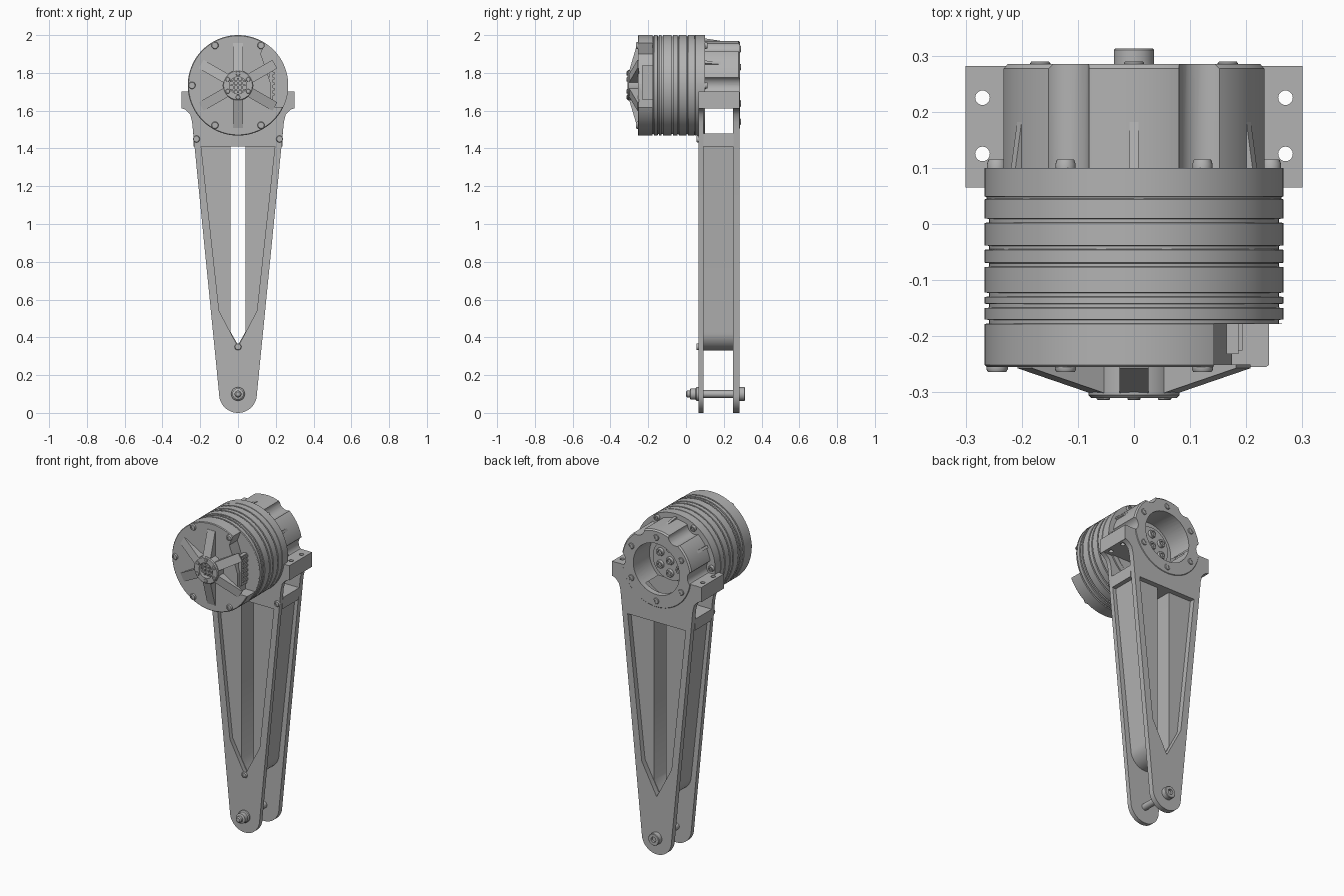
import bpy, bmesh
from math import sin, cos, pi, radians
from mathutils import Vector

cube = bpy.data.objects.get("Cube")
if cube:
    bpy.data.objects.remove(cube)

grey = bpy.data.materials.new("metal_grey")
grey.use_nodes = True
grey.diffuse_color = (0.45, 0.45, 0.45, 1)
grey.node_tree.nodes["Principled BSDF"].inputs["Base Color"].default_value = (0.45, 0.45, 0.45, 1)

AXIS = 1.734     # height of the motor axis
R = 0.266        # motor radius


def finish(name, bm):
    bmesh.ops.recalc_face_normals(bm, faces=bm.faces)
    mesh = bpy.data.meshes.new(name)
    bm.to_mesh(mesh)
    bm.free()
    mesh.materials.append(grey)
    ob = bpy.data.objects.new(name, mesh)
    bpy.context.collection.objects.link(ob)
    return ob


def along_y(u, v, d):
    return Vector((u, d, v))


def along_z(u, v, d):
    return Vector((u, v, d))


def radial(angle):
    """Profile in (radius, y), thickness across the spoke."""
    a = radians(angle)
    return lambda u, v, d: Vector((u * cos(a) - d * sin(a), v, AXIS + u * sin(a) + d * cos(a)))


def prism(name, pts, d0, d1, place=along_y):
    bm = bmesh.new()
    low = [bm.verts.new(place(u, v, d0)) for u, v in pts]
    high = [bm.verts.new(place(u, v, d1)) for u, v in pts]
    bm.faces.new(low)
    bm.faces.new(high)
    for i in range(len(pts)):
        j = (i + 1) % len(pts)
        bm.faces.new((low[i], low[j], high[j], high[i]))
    return finish(name, bm)


def lathe(name, profile, x=0, z=AXIS, steps=64):
    bm = bmesh.new()
    verts = [bm.verts.new((x + r, y, z)) for r, y in profile]
    edges = [bm.edges.new(p) for p in zip(verts, verts[1:])]
    bmesh.ops.spin(bm, geom=verts + edges, cent=(x, 0, z), axis=(0, 1, 0),
                   angle=2 * pi, steps=steps, use_duplicate=False)
    bmesh.ops.remove_doubles(bm, verts=bm.verts, dist=1e-5)
    return finish(name, bm)


def arc(cx, cz, r, a0=0, a1=360, n=48):
    count = n if a1 - a0 == 360 else n + 1
    return [(cx + r * cos(radians(a0 + (a1 - a0) * i / n)),
             cz + r * sin(radians(a0 + (a1 - a0) * i / n))) for i in range(count)]


def rect(u0, u1, v0, v1):
    return [(u0, v0), (u1, v0), (u1, v1), (u0, v1)]


def polar(r, angle):
    return r * cos(radians(angle)), AXIS + r * sin(radians(angle))


def cut(ob, *cutters):
    for c in cutters:
        mod = ob.modifiers.new("cut", 'BOOLEAN')
        mod.operation, mod.solver, mod.object = 'DIFFERENCE', 'EXACT', c
        bpy.context.view_layer.objects.active = ob
        bpy.ops.object.modifier_apply(modifier=mod.name)
    for c in cutters:
        bpy.data.objects.remove(c)


def bolt(name, x, z, r, base, tip):
    """Socket head bolt, raised from base to tip along y."""
    mid = (base + tip) / 2
    lathe(name, [(0, base), (r, base), (r, mid), (r * 0.85, tip), (r * 0.5, tip),
                 (r * 0.5, mid), (0, mid)], x, z, 20)


# Leg side plates with tapered windows
half = [(0.238, 1.49), (0.243, 1.54), (0.253, 1.58), (0.275, 1.603), (0.3, 1.615), (0.3, 1.7)]
outline = arc(0, 0.1, 0.1, 180, 360, 24) + half + [(-x, z) for x, z in reversed(half)]
window = [(0.195, 1.41), (0.1, 0.54), (0, 0.35), (-0.1, 0.54), (-0.195, 1.41)]
front_plate = prism("front_plate", outline, 0.065, 0.092)
cut(front_plate, prism("cutter", window, 0, 0.15))
back_plate = prism("back_plate", outline, 0.25, 0.282)
cut(back_plate, prism("cutter", window, 0.2, 0.4), prism("cutter", arc(0, AXIS, 0.155), 0.2, 0.4))

# Slotted core between the plates
core = prism("leg_core", arc(0, 0.43, 0.1, 180, 360, 24) + [(0.208, 1.41), (0.235, 1.41),
             (0.237, 1.48), (-0.237, 1.48), (-0.235, 1.41), (-0.208, 1.41)], 0.0915, 0.2505)
cut(core, prism("cutter", [(0.04, 1.41), (0.04, 0.43), (0, 0.36), (-0.04, 0.43), (-0.04, 1.41)], 0, 0.4))

# Mounting tabs with vertical holes
for side, label in ((1, "left"), (-1, "right")):
    tab = prism(label + "_tab", [(side * x, z) for x, z in
                rect(0.19, 0.3, 1.612, 1.701)], 0.0655, 0.2815)
    cut(tab, *[prism("cutter", arc(side * 0.27, y, 0.013, n=20), 1.5, 1.8, along_z)
               for y in (0.125, 0.225)])
    for plate in (front_plate, back_plate):
        plate.data.update()
    bolt(label + "_plate_bolt", side * 0.22, 1.45, 0.018, 0.066, 0.055)
bolt("lower_plate_bolt", 0, 0.35, 0.018, 0.066, 0.055)

# Grooved motor can
profile = [(0, -0.255), (R - 0.004, -0.255), (R, -0.251)]
for y in (-0.174, -0.146, -0.126, -0.073, -0.042, 0.006):
    profile += [(R, y - 0.004), (R - 0.008, y - 0.003), (R - 0.008, y + 0.003), (R, y + 0.004)]
profile += [(R, 0.044), (R - 0.003, 0.045), (R - 0.003, 0.048), (R, 0.049), (R, 0.1), (0, 0.1)]
can = lathe("motor_can", profile, steps=96)
notch = [(0.155, 1.99), (0.12, 1.9), (0.135, 1.86), (0.175, 1.74), (0.175, 1.62), (0.3, 1.62), (0.3, 1.99)]
cut(can, prism("cutter", notch, -0.3, -0.178))
prism("connector", rect(0.165, 0.186, 1.66, 1.84), -0.232, -0.177)
for i in range(6):
    z = 1.68 + i * 0.028
    prism("connector_pin", rect(0.18, 0.193, z, z + 0.012), -0.225, -0.177)

# Front hub, spokes and bolts
lathe("front_hub", [(0, -0.25), (0.081, -0.25), (0.081, -0.305), (0.076, -0.31),
                    (0.045, -0.31), (0.045, -0.28), (0, -0.28)])
for a in range(30, 390, 60):
    prism("front_spoke", [(0.06, -0.25), (0.225, -0.25), (0.225, -0.257), (0.07, -0.303)],
          -0.026, 0.026, radial(a))
    x, z = polar(0.063, a)
    bolt("hub_bolt", x, z, 0.012, -0.309, -0.314)
for i in range(-1, 2):
    prism("hub_grille", rect(-0.04, 0.04, AXIS + i * 0.022 - 0.004, AXIS + i * 0.022 + 0.004), -0.292, -0.279)
    prism("hub_grille", rect(i * 0.022 - 0.004, i * 0.022 + 0.004, AXIS - 0.04, AXIS + 0.04), -0.291, -0.279)
for a in range(0, 360, 60):
    x, z = polar(0.244, a)
    if a:
        bolt("front_motor_bolt", x, z, 0.019, -0.254, -0.264)
    if a < 200:
        bolt("rear_motor_bolt", x, z, 0.018, 0.099, 0.115)

# Scalloped gearbox housing with a rear bore
housing = lathe("gearbox_housing", [(0, 0.095), (0.236, 0.095), (0.236, 0.277),
                                    (0.228, 0.285), (0, 0.285)], steps=96)
scallops = [prism("cutter", arc(*polar(0.256, a), 0.048, n=32), 0.1, 0.4) for a in (0, 60, 120, 180)]
cut(housing, *scallops, prism("cutter", arc(0, AXIS, 0.155), 0.13, 0.4),
    prism("cutter", rect(-0.4, 0.4, 1.4, 1.612), 0.101, 0.2502))
for a in (30, 90, 150):
    prism("housing_rib", [(0.22, 0.09), (0.25, 0.09), (0.236, 0.182), (0.22, 0.182)],
          -0.008, 0.008, radial(a))

# Rear bolts and output carrier
for a in range(30, 390, 60):
    x, z = polar(0.193, a)
    bolt("rear_ring_bolt", x, z, 0.018, 0.284, 0.29)
    x, z = polar(0.075, a)
    bolt("carrier_bolt", x, z, 0.024, 0.145, 0.165)
lathe("carrier_disc", [(0, 0.12), (0.118, 0.12), (0.118, 0.15), (0, 0.15)])
bolt("carrier_centre_bolt", 0, AXIS, 0.024, 0.145, 0.165)

# Foot pivot pin with head and nut
lathe("pivot_pin", [(0, 0), (0.012, 0), (0.018, 0.006), (0.018, 0.02), (0.03, 0.024),
                    (0.03, 0.05), (0.036, 0.055), (0.036, 0.066), (0.02, 0.066), (0.02, 0.28),
                    (0.036, 0.28), (0.036, 0.31), (0.033, 0.313), (0.016, 0.313),
                    (0.016, 0.3), (0, 0.3)], 0, 0.1, 32)

# Smooth round walls, keep edges sharp
bpy.ops.object.select_all(action='DESELECT')
for ob in bpy.context.collection.objects:
    if ob.type == 'MESH':
        ob.select_set(True)
        bpy.context.view_layer.objects.active = ob
bpy.ops.object.shade_smooth_by_angle(angle=radians(30))
